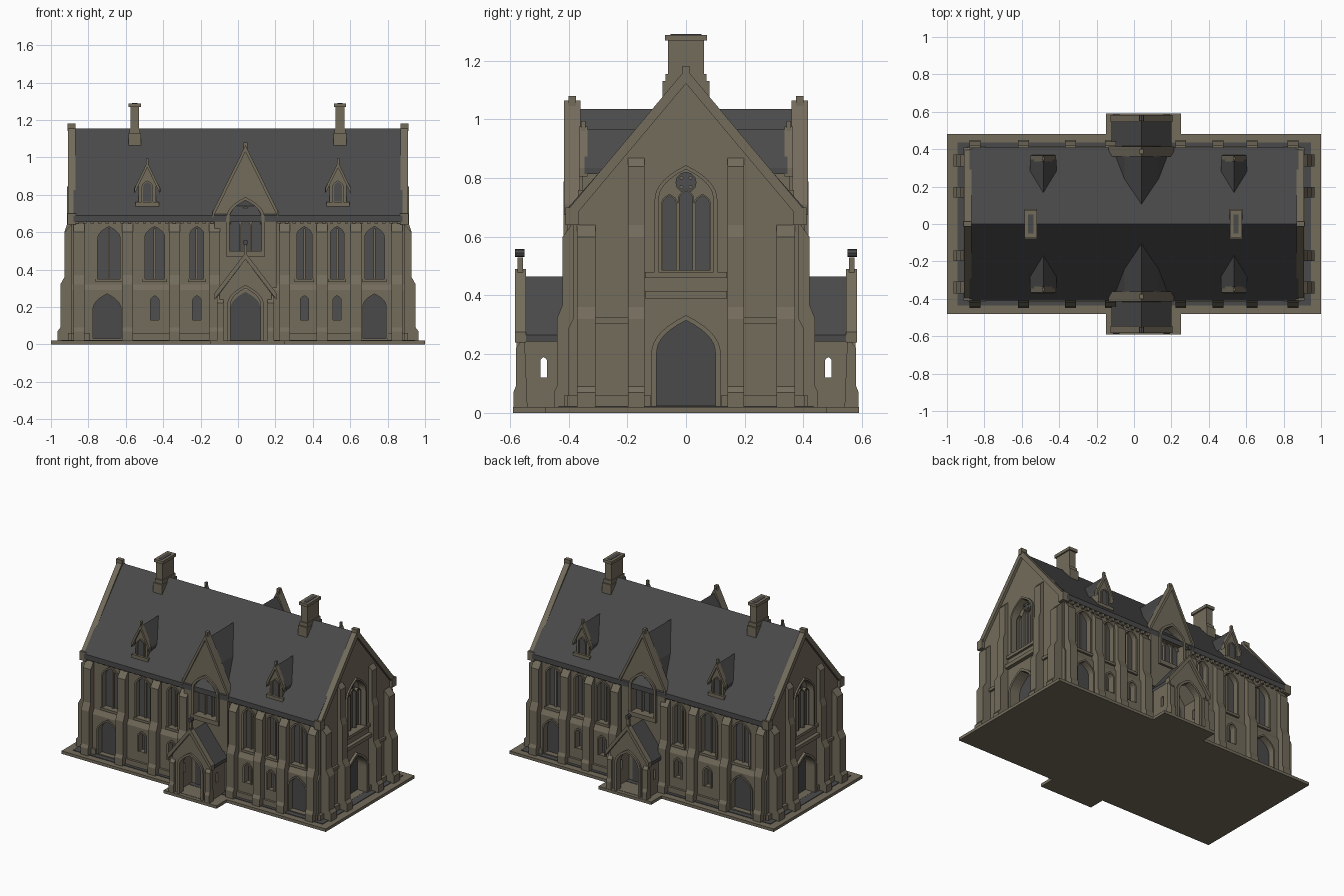
import bpy, bmesh, math

old = bpy.data.objects.get("Cube")
if old:
    bpy.data.objects.remove(old, do_unlink=True)


def material(name, r, g, b):
    m = bpy.data.materials.new(name)
    m.use_nodes = True
    m.diffuse_color = (r, g, b, 1)
    m.node_tree.nodes["Principled BSDF"].inputs["Base Color"].default_value = (r, g, b, 1)
    return m


STONE = material("warm_stone", 0.172, 0.15, 0.107)
SLATE = material("dark_slate", 0.068, 0.068, 0.069)
GLASS = material("leaded_glass", 0.078, 0.078, 0.081)


# Placement: u runs along a wall, d is distance out from the centre
def long_side(s):
    return lambda u, d, z: (u, s * d, z)


def gable_side(s):
    return lambda u, d, z: (s * d, u, z)


def across(place):
    """Profile is (d, z) and is extruded along u."""
    return lambda p, e, q: place(e, p, q)


def make(name, mat, parts):
    """One object from prisms: (profile, start, end, placement)."""
    bm = bmesh.new()
    for pts, e0, e1, place in parts:
        a = [bm.verts.new(place(p, e0, q)) for p, q in pts]
        b = [bm.verts.new(place(p, e1, q)) for p, q in pts]
        bm.faces.new(a)
        bm.faces.new(b[::-1])
        for i in range(len(a)):
            j = (i + 1) % len(a)
            bm.faces.new((a[i], b[i], b[j], a[j]))
    bmesh.ops.recalc_face_normals(bm, faces=bm.faces)
    me = bpy.data.meshes.new(name)
    bm.to_mesh(me)
    bm.free()
    me.materials.append(mat)
    ob = bpy.data.objects.new(name, me)
    bpy.context.scene.collection.objects.link(ob)
    return ob


def cut(ob, parts):
    cutter = make("cutter", STONE, parts)
    cutter.hide_render = True
    mod = ob.modifiers.new("cut", 'BOOLEAN')
    mod.operation, mod.solver, mod.object = 'DIFFERENCE', 'EXACT', cutter
    deps = bpy.context.evaluated_depsgraph_get()
    deps.update()
    me = bpy.data.meshes.new_from_object(ob.evaluated_get(deps))
    ob.modifiers.clear()
    ob.data = me
    bpy.data.objects.remove(cutter, do_unlink=True)


def rect(u0, u1, z0, z1):
    return [(u0, z0), (u1, z0), (u1, z1), (u0, z1)]


def arch(c, w, z0, z1, n=7):
    """Slightly pointed arch outline, from bottom right over to bottom left."""
    rise = min(1.15 * w, z1 - z0)
    ts = [i / n for i in range(n + 1)]
    right = [(c + w * (1 - t ** 2.3), z1 - rise + rise * t) for t in ts]
    left = [(2 * c - u, z) for u, z in right[-2::-1]]
    return [(c + w, z0)] + right + left + [(c - w, z0)]


def ring(c, w, z0, z1, t):
    return arch(c, w + t, z0, z1 + t) + arch(c, w, z0, z1)[::-1]


def chevron(c, w, z0, z1, t):
    return [(c - w, z0), (c, z1), (c + w, z0), (c + w, z0 - t), (c, z1 - t), (c - w, z0 - t)]


def house(c, w, z0, eave, apex):
    return [(c - w, z0), (c + w, z0), (c + w, eave), (c, apex), (c - w, eave)]


def circle(c, z, r, n=12):
    return [(c + r * math.cos(2 * math.pi * i / n), z + r * math.sin(2 * math.pi * i / n)) for i in range(n)]


SIDES = (-1, 1)
C = 0.04          # centre line of the porches and cross gables
UPPER = [(-0.69, 0.06), (-0.445, 0.053), (-0.22, 0.036), (0.355, 0.04), (0.53, 0.036), (0.73, 0.052)]
LOWER = [(-0.7, 0.075, 0.03, 0.27), (-0.445, 0.022, 0.13, 0.26), (-0.22, 0.022, 0.13, 0.26),
         (0.355, 0.022, 0.13, 0.26), (0.53, 0.022, 0.13, 0.26), (0.73, 0.062, 0.03, 0.27)]

# Base slab with porch aprons, and a dark strip round the walls
flat = long_side(1)
make("base_slab", STONE, [(rect(-1, 1, 0, 0.02), -0.48, 0.48, flat),
                          (rect(-0.15, 0.25, 0, 0.0199), -0.59, 0.59, flat)])
make("ground_strip", SLATE, [(rect(-0.945, 0.945, 0.019, 0.024), -0.435, 0.435, flat)])

# Main hall: cross-section extruded along its length, then window recesses
half = [(0.4, 0.01), (0.4, 0.29), (0.385, 0.32), (0.385, 0.68)]
section = half + [(0, 1.13)] + [(-d, z) for d, z in half[::-1]]
hall = make("hall_walls", STONE, [(section, -0.89, 0.89, across(flat))])

recess, gable_recess, glass, doors, trim, bars = [], [], [], [], [], []
for s in SIDES:
    p, g = long_side(s), gable_side(s)
    for c, w in UPPER:
        shape = arch(c, w, 0.35, 0.63)
        recess.append((shape, 0.352, 0.6, p))
        glass.append((shape, 0.35, 0.356, p))
        trim.append((ring(c, w, 0.35, 0.63, 0.012), 0.38, 0.393, p))
        trim.append((rect(c - w - 0.012, c + w + 0.012, 0.333, 0.35), 0.36, 0.4, p))
        bars.append((rect(c - 0.006, c + 0.006, 0.35, 0.62), 0.35, 0.368, p))
    for c, w, z0, z1 in LOWER:
        recess.append((arch(c, w, z0, z1), 0.36, 0.6, p))
        (doors if w > 0.05 else glass).append((arch(c, w, z0, z1), 0.358, 0.364, p))
        trim.append((ring(c, w, z0, z1, 0.012), 0.395, 0.408, p))
    # Cross-gable window with tracery
    shape = arch(C, 0.085, 0.5, 0.77)
    recess.append((shape, 0.355, 0.6, p))
    glass.append((shape, 0.353, 0.359, p))
    trim.append((ring(C, 0.085, 0.48, 0.77, 0.018), 0.4, 0.418, p))
    trim.append((rect(C - 0.105, C + 0.105, 0.47, 0.5), 0.38, 0.42, p))
    for k in SIDES:
        bars.append((rect(C + k * 0.028 - 0.005, C + k * 0.028 + 0.005, 0.5, 0.7), 0.355, 0.378, p))
    for k in (-1, 0, 1):
        bars.append((ring(C + k * 0.056, 0.022, 0.64, 0.665, 0.006), 0.355, 0.375, p))
    bars.append((ring(C, 0.03, 0.69, 0.73, 0.008), 0.355, 0.375, p))
    # End gable: great window with three lights and a rose, above an arched door
    gable_recess.append((arch(0, 0.093, 0.48, 0.83), 0.85, 1.1, g))
    gable_recess.append((arch(0, 0.1, 0.025, 0.315), 0.83, 1.1, g))
    doors.append((arch(0, 0.1, 0.022, 0.315), 0.828, 0.835, g))
    trim.append((ring(0, 0.093, 0.46, 0.83, 0.014), 0.88, 0.902, g))
    trim.append((ring(0, 0.1, 0.02, 0.315, 0.018), 0.88, 0.908, g))
    trim.append((rect(-0.14, 0.14, 0.39, 0.415), 0.88, 0.915, g))
    trim.append((rect(-0.14, 0.14, 0.46, 0.48), 0.86, 0.905, g))
    for k, top in ((-1, 0.74), (0, 0.755), (1, 0.74)):
        glass.append((arch(k * 0.056, 0.022, 0.485, top), 0.848, 0.856, g))
        bars.append((ring(k * 0.056, 0.022, 0.485, top, 0.006), 0.848, 0.872, g))
    glass.append((circle(0, 0.785, 0.036), 0.848, 0.856, g))
    for i in range(4):
        a = math.pi * (i + 0.5) / 2
        bars.append((circle(0.022 * math.cos(a), 0.785 + 0.022 * math.sin(a), 0.007, 6), 0.85, 0.868, g))
cut(hall, recess)
cut(hall, gable_recess)

# Main roof, end copings, cornice and corbels
make("main_roof", SLATE, [(chevron(0, 0.41, 0.69, 1.155, 0.035), -0.88, 0.88, across(flat))])
coping, cornice = [], []
for s in SIDES:
    p, g = long_side(s), gable_side(s)
    coping.append((chevron(0, 0.4, 0.695, 1.172, 0.05), 0.87, 0.908, g))
    coping.append((rect(-0.014, 0.014, 1.14, 1.18), 0.868, 0.912, g))
    for k in SIDES:
        coping.append((rect(k * 0.365, k * 0.41, 0.64, 0.7), 0.865, 0.912, g))
    cornice.append((rect(-0.88, 0.88, 0.665, 0.682), 0.37, 0.4, p))
    for i in range(44):
        u = -0.86 + 0.04 * i
        if abs(u - C) > 0.18:
            cornice.append((rect(u - 0.009, u + 0.009, 0.645, 0.668), 0.37, 0.398, p))
make("gable_copings", STONE, coping)
make("cornice", STONE, cornice)

# Stepped buttresses
LONG = [(0.37, 0.015), (0.45, 0.015), (0.45, 0.07), (0.44, 0.09), (0.44, 0.32),
        (0.42, 0.37), (0.42, 0.6), (0.38, 0.655)]
OUTER = [(0.87, 0.015), (0.965, 0.015), (0.965, 0.07), (0.95, 0.09), (0.95, 0.32),
         (0.928, 0.36), (0.928, 0.6), (0.88, 0.65)]
INNER = OUTER[:-1] + [(0.915, 0.64), (0.915, 0.84), (0.88, 0.88)]
butts, plinth = [], []
for s in SIDES:
    p, g = long_side(s), gable_side(s)
    for u in (-0.85, -0.59, -0.34, -0.125, 0.25, 0.45, 0.63, 0.85):
        butts.append((LONG, u - 0.029, u + 0.029, across(p)))
    for k in SIDES:
        butts.append((INNER, k * 0.17 - 0.028, k * 0.17 + 0.028, across(g)))
        butts.append((OUTER, k * 0.34 - 0.032, k * 0.34 + 0.032, across(g)))
        plinth.append((rect(k * 0.12, k * 0.405, 0.01, 0.06), 0.87, 0.91, g))
        trim.append((rect(k * 0.19, k * 0.32, 0.305, 0.325), 0.88, 0.905, g))
    for u0, u1 in ((-0.89, -0.79), (-0.61, -0.13), (0.24, 0.655), (0.8, 0.89)):
        plinth.append((rect(u0, u1, 0.01, 0.06), 0.38, 0.415, p))
make("buttresses", STONE, butts)
make("plinth", STONE, plinth)

# Cross gables
gables = make("cross_gables", STONE, [(house(C, 0.165, 0.3, 0.7, 1.05), 0.362, 0.405, long_side(s)) for s in SIDES])
cut(gables, [(arch(C, 0.085, 0.5, 0.77), 0.3, 0.6, long_side(s)) for s in SIDES])
croof, ccope = [], []
for s in SIDES:
    p = long_side(s)
    croof.append(([(C - 0.16, 0.68), (C + 0.16, 0.68), (C + 0.092, 0.88), (C, 1.035), (C - 0.092, 0.88)], 0.05, 0.365, p))
    ccope.append((chevron(C, 0.175, 0.71, 1.065, 0.035), 0.36, 0.415, p))
    ccope.append((rect(C - 0.01, C + 0.01, 1.03, 1.08), 0.375, 0.4, p))
make("cross_gable_roofs", SLATE, croof)
make("cross_gable_copings", STONE, ccope)

# Porches: hollow, with an open arch and a slit through each side
for s, tag in ((-1, "front"), (1, "back")):
    p = long_side(s)
    porch = make(tag + "_porch", STONE, [(house(C, 0.14, 0.01, 0.27, 0.455), 0.39, 0.565, p)])
    cut(porch, [(house(C, 0.11, 0.022, 0.25, 0.4), 0.3, 0.53, p)])
    cut(porch, [(arch(C, 0.08, 0.022, 0.3), 0.45, 0.7, p)])
    cut(porch, [(arch(0.485, 0.011, 0.12, 0.19), C - 0.3, C + 0.3, across(p))])
    make(tag + "_porch_roof", SLATE, [(chevron(C, 0.16, 0.265, 0.465, 0.022), 0.38, 0.555, p)])
    detail = [(chevron(C, 0.165, 0.275, 0.49, 0.035), 0.545, 0.582, p),
              (ring(C, 0.08, 0.02, 0.3, 0.018), 0.56, 0.578, p),
              (rect(C - 0.009, C + 0.009, 0.46, 0.53), 0.556, 0.574, p)]
    for k in SIDES:
        u = C + k * 0.135
        detail.append(([(0.54, 0.015), (0.588, 0.015), (0.588, 0.07), (0.58, 0.09), (0.58, 0.22), (0.55, 0.26)],
                       u - 0.018, u + 0.018, across(p)))
    make(tag + "_porch_trim", STONE, detail)
    make(tag + "_porch_finial", SLATE, [(circle(C, 0.545, 0.014, 8), 0.55, 0.582, p)])
    doors.append((arch(C, 0.08, 0.022, 0.28), 0.4, 0.406, p))

# Dormers
walls, droof, dsmall = [], [], []
for s in SIDES:
    p = long_side(s)
    for c in (-0.485, 0.535):
        walls.append((house(c, 0.046, 0.73, 0.85, 0.95), 0.2, 0.352, p))
        walls.append((chevron(c, 0.068, 0.835, 0.975, 0.03), 0.335, 0.365, p))
        walls.append((rect(c - 0.062, c + 0.062, 0.738, 0.76), 0.31, 0.368, p))
        walls.append((rect(c - 0.007, c + 0.007, 0.95, 0.995), 0.342, 0.358, p))
        walls.append((ring(c, 0.022, 0.76, 0.868, 0.008), 0.345, 0.362, p))
        dsmall.append((arch(c, 0.022, 0.765, 0.868), 0.35, 0.355, p))
        droof.append((chevron(c, 0.07, 0.835, 0.965, 0.022), 0.14, 0.345, p))
make("dormer_walls", STONE, walls)
make("dormer_windows", GLASS, dsmall)
make("dormer_roofs", SLATE, droof)

# Chimneys on the ridge
stacks, flues = [], []
for c in (-0.552, 0.545):
    for w, d, z0, z1 in ((0.034, 0.08, 1.04, 1.13), (0.029, 0.07, 1.13, 1.155),
                         (0.024, 0.062, 1.15, 1.27), (0.033, 0.072, 1.268, 1.288)):
        stacks.append((rect(c - w, c + w, z0, z1), -d, d, flat))
    flues.append((rect(c - 0.014, c + 0.014, 1.286, 1.29), -0.052, 0.052, flat))
make("chimneys", STONE, stacks)
make("chimney_flues", SLATE, flues)

# Collected window and door details
make("window_glass", GLASS, glass)
make("doors", SLATE, doors)
make("stone_trim", STONE, trim)
make("window_tracery", STONE, bars)
